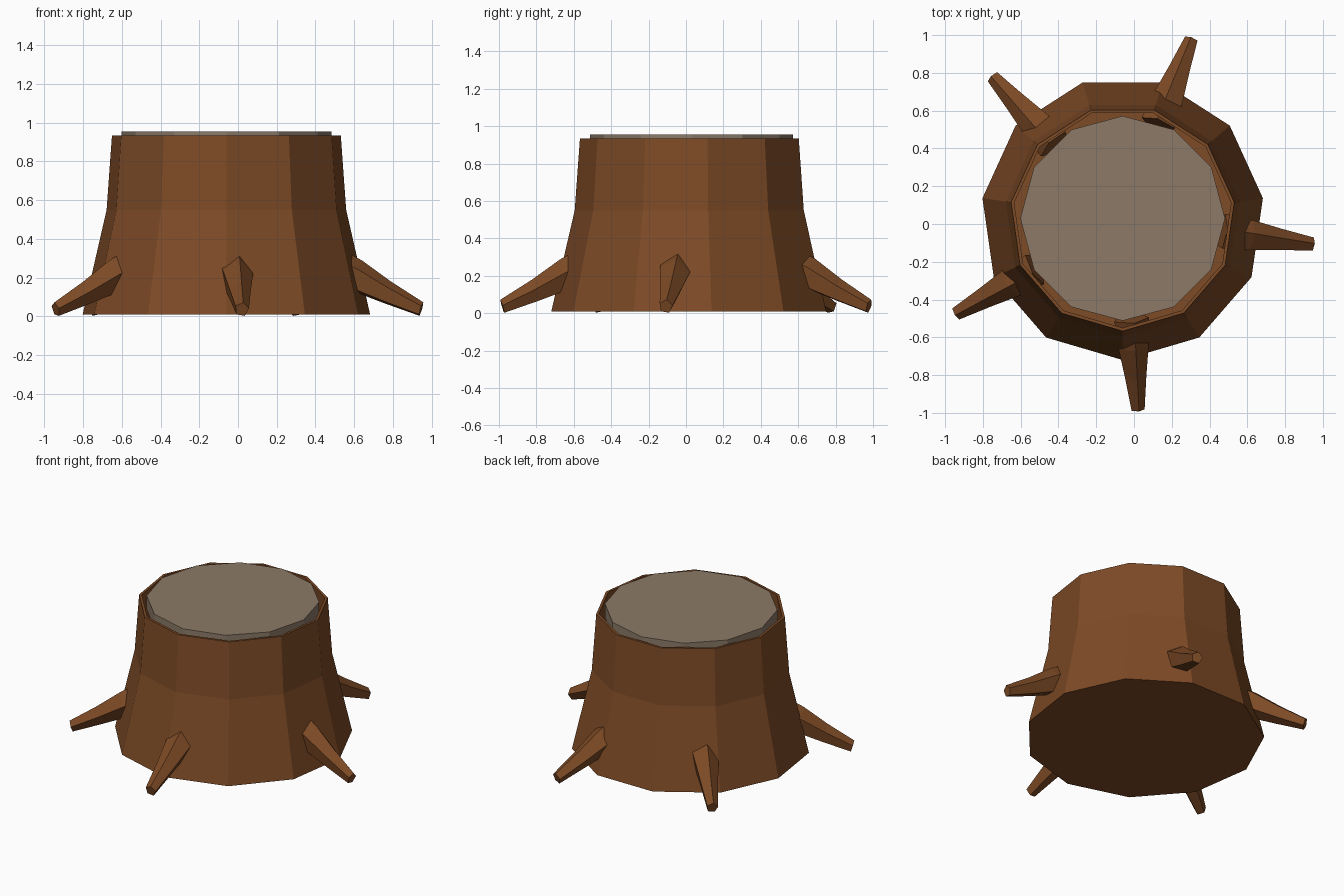
import bpy
from math import sin, cos, pi, radians

cube = bpy.data.objects.get("Cube")
if cube:
    bpy.data.objects.remove(cube, do_unlink=True)

CX, CY = -0.06, 0.03  # trunk axis


def material(name, rgb):
    m = bpy.data.materials.new(name)
    m.use_nodes = True
    m.diffuse_color = (*rgb, 1)
    m.node_tree.nodes["Principled BSDF"].inputs["Base Color"].default_value = (*rgb, 1)
    return m


bark = material("bark_brown", (0.205, 0.069, 0.019))
wood = material("cut_wood_grey", (0.262, 0.195, 0.136))


def loft(name, rings, mat):
    """Skin equal-sized rings of points and close both ends."""
    n = len(rings[0])
    verts = [p for ring in rings for p in ring]
    faces = [(r * n + i, r * n + (i + 1) % n, (r + 1) * n + (i + 1) % n, (r + 1) * n + i)
             for r in range(len(rings) - 1) for i in range(n)]
    faces.append(tuple(reversed(range(n))))
    faces.append(tuple(range(len(verts) - n, len(verts))))
    mesh = bpy.data.meshes.new(name)
    mesh.from_pydata(verts, [], faces)
    mesh.materials.append(mat)
    ob = bpy.data.objects.new(name, mesh)
    bpy.context.collection.objects.link(ob)
    return ob


def circle(radius, z, sides, start):
    return [(CX + radius * cos(start + 2 * pi * i / sides),
             CY + radius * sin(start + 2 * pi * i / sides), z) for i in range(sides)]


# Hollow trunk: flared outside, thin lip, inner wall down to a floor
trunk_profile = [(0.75, 0.01), (0.625, 0.55), (0.597, 0.935),
                 (0.58, 0.935), (0.605, 0.55), (0.73, 0.015)]
loft("trunk", [circle(r, z, 11, -pi / 2) for r, z in trunk_profile], bark)

# Sawn top disc, standing just proud of the lip
loft("cut_top", [circle(0.542, z, 12, pi / 2) for z in (0.86, 0.955)], wood)

# Roots: bent, tapering five-sided prisms; (distance out, height, radius)
root_path = [(0.53, 0.27, 0.098), (0.68, 0.205, 0.085),
             (0.84, 0.12, 0.06), (1.015, 0.036, 0.037)]


def root(name, angle):
    rings = []
    for dist, height, radius in root_path:
        ring = []
        for i in range(5):
            t = radians(80) + 2 * pi * i / 5
            side, up = radius * cos(t), radius * sin(t)
            out = dist + 0.3 * up
            ring.append((CX + out * cos(angle) - side * sin(angle),
                         CY + out * sin(angle) + side * cos(angle), height + up))
        rings.append(ring)
    loft(name, rings, bark)


for name, degrees in (("front_root", -85.5), ("left_root", -7.8), ("back_left_root", 69),
                      ("back_right_root", 132.5), ("front_right_root", 209.7)):
    root(name, radians(degrees))
